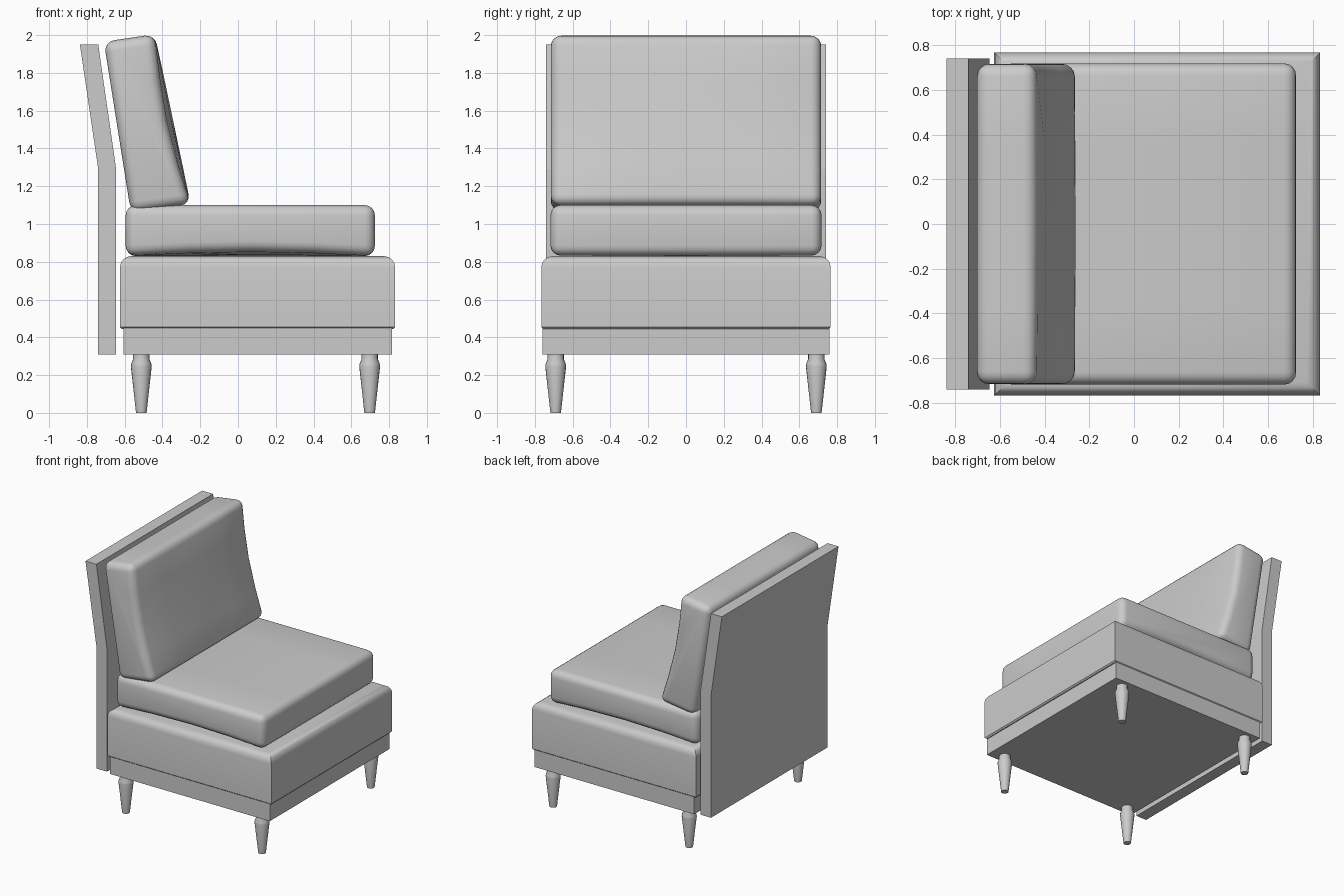
import bpy, bmesh, math

if "Cube" in bpy.data.objects:
    bpy.data.objects.remove(bpy.data.objects["Cube"])


def finish(bm, name, smooth=None):
    bmesh.ops.recalc_face_normals(bm, faces=bm.faces)
    me = bpy.data.meshes.new(name)
    bm.to_mesh(me)
    bm.free()
    ob = bpy.data.objects.new(name, me)
    bpy.context.collection.objects.link(ob)
    if smooth:
        bpy.ops.object.select_all(action='DESELECT')
        ob.select_set(True)
        bpy.context.view_layer.objects.active = ob
        bpy.ops.object.shade_smooth_by_angle(angle=math.radians(smooth))
    return ob


def extrude_profile(pts, half):
    """Side profile (x, z) extruded along y."""
    bm = bmesh.new()
    f = bm.faces.new([bm.verts.new((x, -half, z)) for x, z in pts])
    ext = bmesh.ops.extrude_face_region(bm, geom=[f])['geom']
    bmesh.ops.translate(bm, vec=(0, 2 * half, 0),
                        verts=[v for v in ext if isinstance(v, bmesh.types.BMVert)])
    return bm


def rect(x0, x1, z0, z1):
    return [(x0, z0), (x1, z0), (x1, z1), (x0, z1)]


def cushion(name, corners, half, pinch_edge, pinch, radius):
    """Four-cornered side profile, soft edges, one long edge pinched at the sides."""
    n = len(corners)
    pts = []
    for i, (a, b) in enumerate(zip(corners, corners[1:] + corners[:1])):
        pts.append(a)
        if i == pinch_edge:
            pts += [(a[0] + (b[0] - a[0]) * t, a[1] + (b[1] - a[1]) * t)
                    for t in (.25, .5, .75)]
    bm = extrude_profile(pts, half)
    # loop across the middle keeps the centre full while the sides pinch in
    long = [e for e in bm.edges if abs(e.verts[0].co.y - e.verts[1].co.y) > half]
    bmesh.ops.subdivide_edges(bm, edges=long, cuts=3, use_grid_fill=True)
    bm.verts.ensure_lookup_table()
    for k, w in ((1, .7), (2, 1), (3, .7)):
        px, pz = pts[pinch_edge + k]
        for v in bm.verts:
            if abs(v.co.x - px) < 1e-4 and abs(v.co.z - pz) < 1e-4:
                s = w * (v.co.y / half) ** 2
                v.co.x += pinch[0] * s
                v.co.z += pinch[1] * s
    bmesh.ops.recalc_face_normals(bm, faces=bm.faces)
    sharp = [e for e in bm.edges if e.calc_face_angle(0) > math.radians(50)]
    bmesh.ops.bevel(bm, geom=sharp, offset=radius, segments=4, profile=0.5,
                    affect='EDGES', clamp_overlap=True)
    return finish(bm, name, 50)


# Bent back panel
finish(extrude_profile([(-.74, .31), (-.645, .31), (-.645, 1.29), (-.74, 1.95),
                        (-.837, 1.95), (-.74, 1.29)], .74), "back_panel")

# Lower frame
finish(extrude_profile(rect(-.605, .815, .31, .45), .76), "base_frame")

# Upholstered seat base with rounded top rim
bm = extrude_profile(rect(-.625, .832, .445, .83), .766)
top = [e for e in bm.edges if all(v.co.z > .8 for v in e.verts)]
bmesh.ops.bevel(bm, geom=top, offset=.06, segments=4, profile=.5, affect='EDGES')
low = [e for e in bm.edges if all(v.co.z < .45 for v in e.verts)]
bmesh.ops.bevel(bm, geom=low, offset=.01, segments=1, affect='EDGES')
finish(bm, "seat_base", 35)

# Loose cushions
cushion("seat_cushion", rect(-.595, .725, .83, 1.10), .718, 0, (0, .025), .055)
cushion("back_cushion", [(-.567, 1.06), (-.25, 1.105), (-.44, 2.005), (-.71, 1.965)],
        .716, 1, (-.035, -.007), .055)

# Turned legs
leg_profile = [(.028, 0), (.055, .245), (.053, .26), (.043, .285), (.043, .315)]
for tag, x in (("left", -.512), ("right", .697)):
    for end, y in (("front", -.69), ("back", .69)):
        bm = bmesh.new()
        rings = [[bm.verts.new((x + r * math.cos(math.tau * i / 20),
                                y + r * math.sin(math.tau * i / 20), z))
                  for i in range(20)] for r, z in leg_profile]
        for a, b in zip(rings, rings[1:]):
            for i in range(20):
                j = (i + 1) % 20
                bm.faces.new((a[i], a[j], b[j], b[i]))
        bm.faces.new(rings[0][::-1])
        bm.faces.new(rings[-1])
        finish(bm, f"{end}_{tag}_leg", 40)
